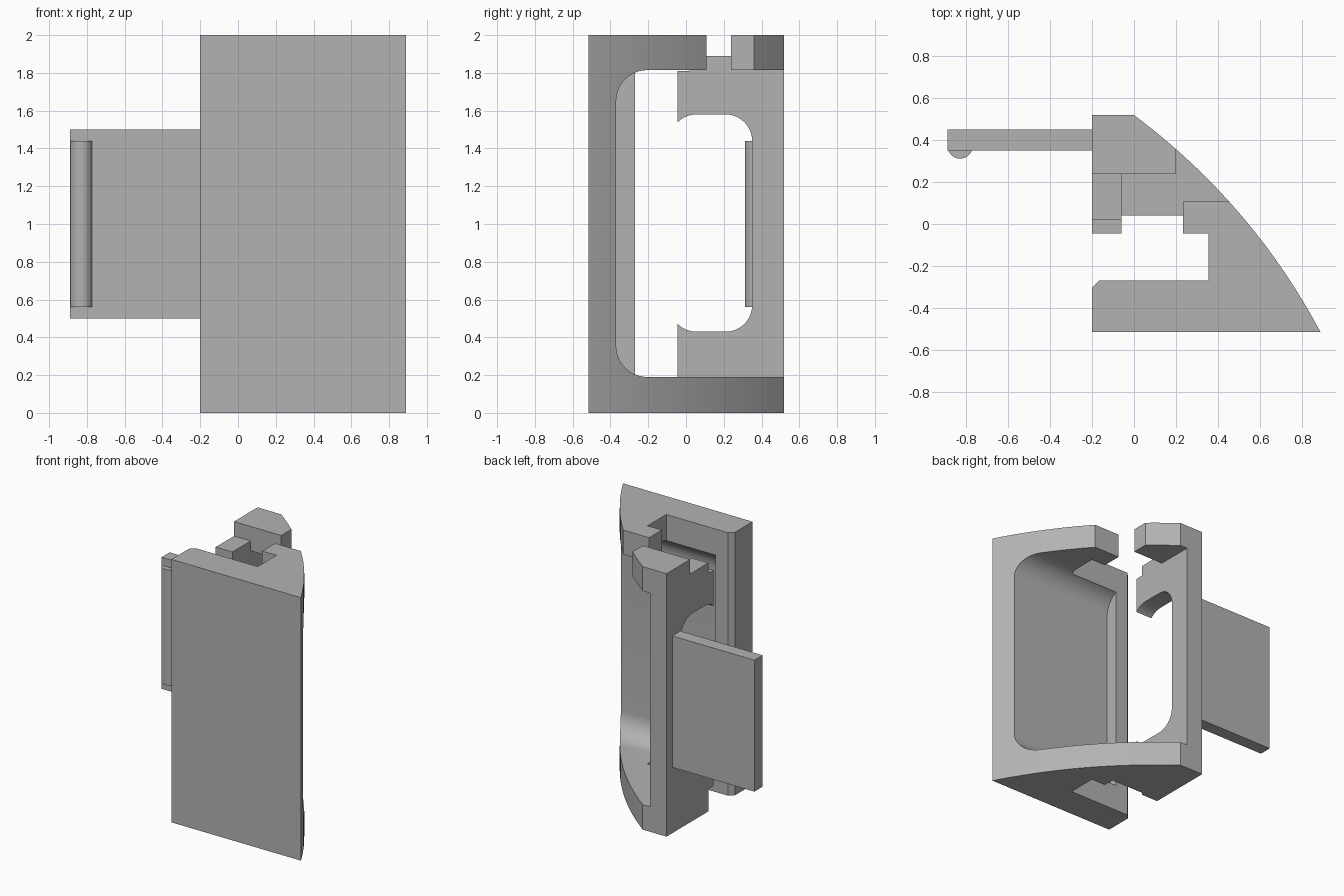
import bpy, bmesh, math
from mathutils import Vector

cube = bpy.data.objects.get("Cube")
if cube:
    bpy.data.objects.remove(cube, do_unlink=True)

grey = bpy.data.materials.new("plain_grey")
grey.use_nodes = True
grey.diffuse_color = (0.45, 0.45, 0.45, 1)
grey.node_tree.nodes["Principled BSDF"].inputs["Base Color"].default_value = grey.diffuse_color


def prism(name, profile, low, high, axis="z"):
    """Extrude a 2D profile: (x, y) along z, or (y, z) along x."""
    def place(p, h):
        return (p[0], p[1], h) if axis == "z" else (h, p[0], p[1])
    bm = bmesh.new()
    face = bm.faces.new([bm.verts.new(place(p, low)) for p in profile])
    moved = bmesh.ops.extrude_face_region(bm, geom=[face])["geom"]
    shift = Vector(place((0, 0), high - low))
    bmesh.ops.translate(bm, vec=shift, verts=[v for v in moved if isinstance(v, bmesh.types.BMVert)])
    bmesh.ops.recalc_face_normals(bm, faces=bm.faces)
    mesh = bpy.data.meshes.new(name)
    bm.to_mesh(mesh)
    bm.free()
    mesh.materials.append(grey)
    obj = bpy.data.objects.new(name, mesh)
    bpy.context.collection.objects.link(obj)
    return obj


def box(name, x, y, z):
    return prism(name, [(x[0], y[0]), (x[1], y[0]), (x[1], y[1]), (x[0], y[1])], *z)


def rounded(a0, a1, b0, b1, r, steps=10):
    """Rounded rectangle profile."""
    corners = [(a1 - r, b1 - r), (a0 + r, b1 - r), (a0 + r, b0 + r), (a1 - r, b0 + r)]
    points = []
    for i, (a, b) in enumerate(corners):
        for s in range(steps + 1):
            t = math.pi / 2 * (i + s / steps)
            points.append((a + r * math.cos(t), b + r * math.sin(t)))
    return points


def cut(target, cutters):
    for c in cutters:
        c.hide_render = True
        mod = target.modifiers.new(c.name, "BOOLEAN")
        mod.object, mod.operation, mod.solver = c, "DIFFERENCE", "EXACT"
    graph = bpy.context.evaluated_depsgraph_get()
    mesh = bpy.data.meshes.new_from_object(target.evaluated_get(graph))
    target.modifiers.clear()
    target.data = mesh
    for c in cutters:
        bpy.data.objects.remove(c, do_unlink=True)


def smooth(obj):
    bpy.ops.object.select_all(action="DESELECT")
    obj.select_set(True)
    bpy.context.view_layer.objects.active = obj
    bpy.ops.object.shade_smooth_by_angle(angle=math.radians(25))


# Frame outline: bowed outer side, then the stepped slot
start, end, bow = Vector((0.89, -0.515)), Vector((0, 0.52)), 0.076
normal = Vector((end.y - start.y, start.x - end.x)).normalized()
arc = []
for i in range(25):
    t = i / 24
    arc.append(tuple(start.lerp(end, t) + normal * bow * 4 * t * (1 - t)))
slot = [(-0.2, 0.52), (-0.2, -0.045), (-0.06, -0.045), (-0.06, 0.04), (0.235, 0.04),
        (0.235, -0.045), (0.355, -0.045), (0.355, -0.27), (-0.165, -0.27), (-0.2, -0.305),
        (-0.2, -0.515)]
frame = prism("frame", arc + slot, 0, 2)

# Openings in the frame
cut(frame, [
    prism("side_opening", rounded(-0.37, 1.2, 0.19, 1.815, 0.165), -0.06, 1.2, "x"),
    prism("column_window", rounded(-0.085, 0.35, 0.43, 1.58, 0.14), -0.3, 0.1, "x"),
    box("top_gap_inner", (-0.06, 0.235), (-0.03, 0.238), (1.7, 2.1)),
    box("top_gap_outer", (0.197, 1.2), (0.108, 0.9), (1.7, 2.1)),
    box("column_top_cut", (-0.3, 0.1), (-0.1, 0.238), (1.89, 2.2)),
    box("upper_notch", (-0.3, -0.05), (-0.1, 0.018), (1.81, 2.3)),
    box("lower_notch", (-0.3, -0.05), (-0.1, 0.018), (-0.1, 0.17)),
])
smooth(frame)

# Side flap with its grip bead
box("flap", (-0.89, -0.19), (0.352, 0.45), (0.5, 1.5))
circle = [(-0.83 + 0.06 * math.cos(math.tau * i / 32), 0.372 + 0.06 * math.sin(math.tau * i / 32))
          for i in range(32)]
smooth(prism("grip_bead", circle, 0.56, 1.44))
